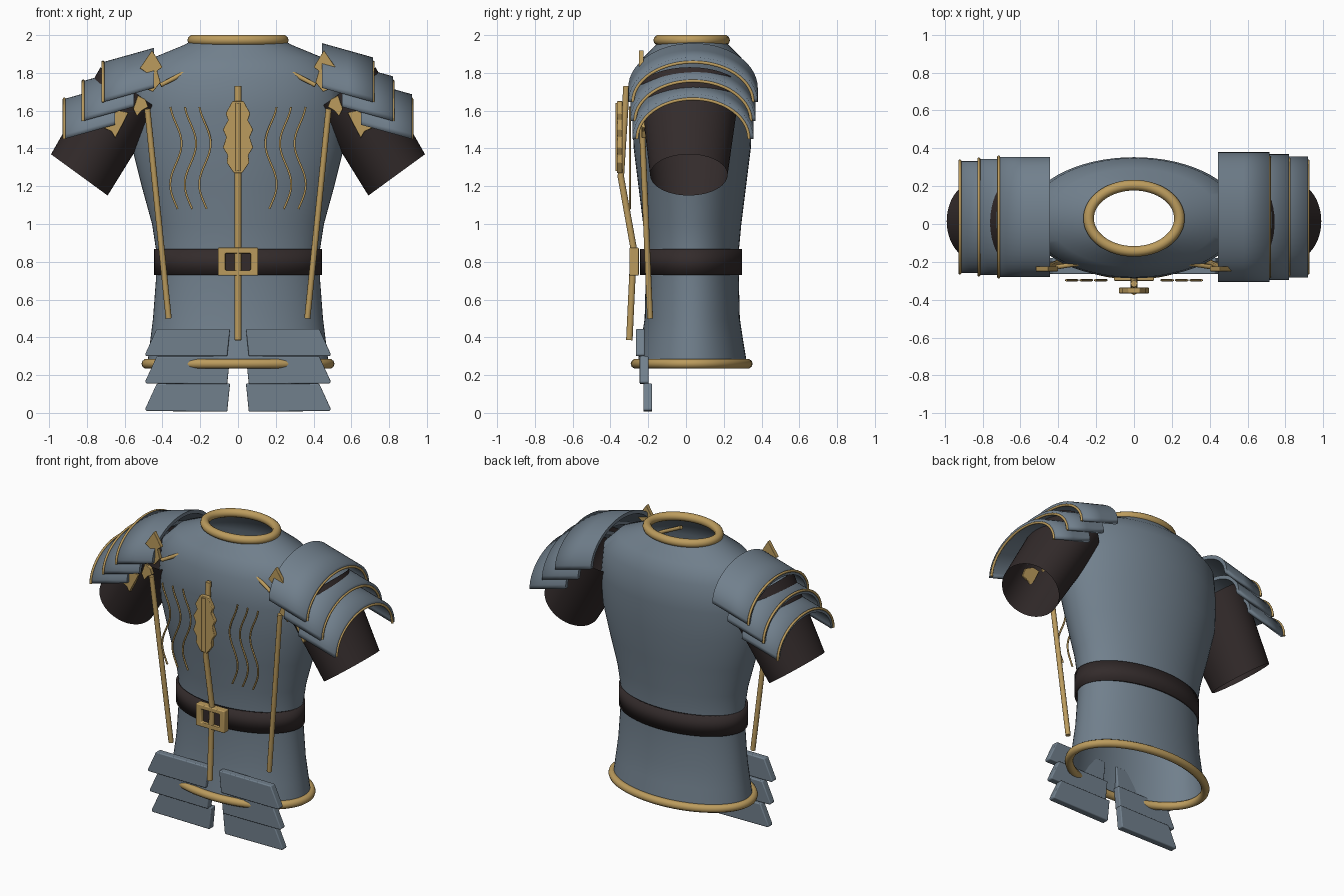
import bpy, bmesh, math
from mathutils import Vector

if "Cube" in bpy.data.objects:
    bpy.data.objects.remove(bpy.data.objects["Cube"])


def material(name, rgb):
    m = bpy.data.materials.new(name)
    m.diffuse_color = (*rgb, 1)
    m.use_nodes = True
    m.node_tree.nodes["Principled BSDF"].inputs["Base Color"].default_value = m.diffuse_color
    return m


STEEL = material("blue_steel", (0.165, 0.215, 0.265))
GOLD = material("gold_trim", (0.50, 0.33, 0.11))
LEATHER = material("dark_leather", (0.033, 0.024, 0.024))


def finish(bm, name, mat, bevel=0, thick=0, offset=-1, angle=35):
    bmesh.ops.recalc_face_normals(bm, faces=bm.faces)
    me = bpy.data.meshes.new(name)
    bm.to_mesh(me)
    bm.free()
    ob = bpy.data.objects.new(name, me)
    bpy.context.collection.objects.link(ob)
    me.materials.append(mat)
    if thick:
        mod = ob.modifiers.new("thickness", 'SOLIDIFY')
        mod.thickness, mod.offset = thick, offset
    if bevel:
        mod = ob.modifiers.new("soft_edges", 'BEVEL')
        mod.width, mod.segments = bevel, 3
    bpy.ops.object.select_all(action='DESELECT')
    ob.select_set(True)
    bpy.context.view_layer.objects.active = ob
    bpy.ops.object.shade_smooth_by_angle(angle=math.radians(angle))
    return ob


def loft(name, rings, mat, closed=True, **kw):
    """Skin a list of point rings into a surface."""
    bm = bmesh.new()
    rows = [[bm.verts.new(p) for p in r] for r in rings]
    n = len(rows[0])
    for a, b in zip(rows, rows[1:]):
        for i in range(n if closed else n - 1):
            j = (i + 1) % n
            bm.faces.new((a[i], a[j], b[j], b[i]))
    return finish(bm, name, mat, **kw)


def ellipse(c, u, v, n=64):
    c, u, v = Vector(c), Vector(u), Vector(v)
    return [c + u * math.cos(2 * math.pi * i / n) + v * math.sin(2 * math.pi * i / n)
            for i in range(n)]


def tube(name, pts, r, mat=GOLD, cyclic=False, res=3):
    cu = bpy.data.curves.new(name, 'CURVE')
    cu.dimensions = '3D'
    cu.bevel_depth, cu.bevel_resolution, cu.use_fill_caps = r, res, True
    sp = cu.splines.new('POLY')
    sp.points.add(len(pts) - 1)
    for p, q in zip(sp.points, pts):
        p.co = (*q, 1)
    sp.use_cyclic_u = cyclic
    sp.use_smooth = res > 0
    cu.materials.append(mat)
    ob = bpy.data.objects.new(name, cu)
    bpy.context.collection.objects.link(ob)
    return ob


def plate(name, outline, y0, y1, mat, bevel=0):
    """Extrude an x-z outline from y0 to y1."""
    bm = bmesh.new()
    f = bm.faces.new([bm.verts.new((x, y0, z)) for x, z in outline])
    new = bmesh.ops.extrude_face_region(bm, geom=[f])
    verts = [g for g in new['geom'] if isinstance(g, bmesh.types.BMVert)]
    bmesh.ops.translate(bm, verts=verts, vec=(0, y1 - y0, 0))
    return finish(bm, name, mat, bevel=bevel)


def rect(x, z0, z1):
    return [(-x, z0), (x, z0), (x, z1), (-x, z1)]


# Torso shell: height, half width, half depth
profile = [(0.26, 0.48, 0.29), (0.38, 0.465, 0.27), (0.50, 0.45, 0.252),
           (0.70, 0.435, 0.247), (0.87, 0.435, 0.248), (1.0, 0.455, 0.26),
           (1.2, 0.51, 0.285), (1.4, 0.56, 0.31), (1.6, 0.57, 0.32),
           (1.78, 0.55, 0.315), (1.88, 0.45, 0.26), (1.95, 0.28, 0.19),
           (1.975, 0.24, 0.175)]
loft("torso", [ellipse((0, 0.033, z), (rx, 0, 0), (0, ry, 0)) for z, rx, ry in profile], STEEL)

# Neck and hem rims
tube("neck_rim", ellipse((0, 0.03, 1.973), (0.24, 0, 0), (0, 0.175, 0)), 0.028, cyclic=True)
tube("hem_rim", ellipse((0, 0.03, 0.26), (0.485, 0, 0), (0, 0.297, 0)), 0.026, cyclic=True)

# Belt and buckle
loft("belt", [ellipse((0, 0.027, z), (0.444, 0, 0), (0, 0.27, 0)) for z in (0.73, 0.867)],
     LEATHER, thick=0.015)
bm = bmesh.new()
rows = [[bm.verts.new((x, y, z)) for x, z in rect(w, a, b)]
        for w, a, b, y in ((0.107, 0.727, 0.875, -0.25), (0.107, 0.727, 0.875, -0.30),
                           (0.067, 0.755, 0.845, -0.30), (0.067, 0.755, 0.845, -0.25))]
for k in range(4):
    a, b = rows[k], rows[(k + 1) % 4]
    for i in range(4):
        j = (i + 1) % 4
        bm.faces.new((a[i], a[j], b[j], b[i]))
finish(bm, "buckle_frame", GOLD, bevel=0.006)
plate("buckle_centre", rect(0.067, 0.755, 0.845), -0.275, -0.25, LEATHER)

# Central staff with scalloped ornament
tube("staff", [(0, -0.315, 1.73), (0, -0.345, 1.25), (0, -0.277, 0.87), (0, -0.30, 0.385)], 0.018)
half = [(0.03, 1.65), (0.065, 1.585), (0.052, 1.55), (0.08, 1.50), (0.062, 1.46),
        (0.08, 1.405), (0.055, 1.365), (0.06, 1.325), (0.022, 1.27)]
plate("staff_ornament", half + [(-x, z) for x, z in reversed(half)], -0.366, -0.336, GOLD, 0.004)
tube("ornament_spine", [(0, -0.358, 1.64), (0, -0.358, 1.28)], 0.017)

# Outlines of the hanging gold leaves, for the right side
spear = [(0.455, 1.92), (0.40, 1.83), (0.428, 1.81), (0.41, 1.75), (0.45, 1.70),
         (0.50, 1.72), (0.483, 1.80), (0.52, 1.825)]
low_leaf = [(0.58, 1.59), (0.61, 1.53), (0.65, 1.455), (0.67, 1.49), (0.715, 1.51),
            (0.69, 1.57), (0.63, 1.60)]
arm_leaf = [(0.49, 1.66), (0.475, 1.62), (0.51, 1.60), (0.535, 1.57), (0.555, 1.61), (0.53, 1.68)]

for s, side in ((-1, "left"), (1, "right")):
    # Open sleeve running down and out from the shoulder
    a, b = Vector((s * 0.57, 0.02, 1.715)), Vector((s * 0.84, 0.015, 1.26))
    rings = []
    for t in (0, 0.5, 1):
        r = 0.195 - 0.01 * t
        rings.append(ellipse(a.lerp(b, t), (s * 0.81 * r, 0, 0.59 * r), (0, 0.265 - 0.06 * t, 0), 48))
    loft(side + "_sleeve", rings, LEATHER)

    # Three overlapping arched shoulder plates with gold rims
    for k, (xo, zb) in enumerate(((0.715, 1.645), (0.82, 1.545), (0.92, 1.45))):
        ry = 0.318 - 0.011 * k
        grow = 0.025 if s > 0 else 0.0

        def arch(x, g, zb=zb, xo=xo, ry=ry):
            z = zb + (xo - x) * 0.28
            return [(s * x, 0.037 + (ry + g) * math.cos(math.pi * i / 28),
                     z + (0.212 + g) * math.sin(math.pi * i / 28)) for i in range(29)]

        outer = [arch(x, grow) for x in (xo, xo - 0.135, xo - 0.27)]
        inner = [arch(x, grow - 0.024) for x in (xo - 0.27, xo - 0.135, xo)]
        ob = loft(f"{side}_shoulder_plate_{k + 1}", outer + inner + [outer[0]], STEEL, closed=False)
        bm = bmesh.new()
        bm.from_mesh(ob.data)
        bmesh.ops.remove_doubles(bm, verts=bm.verts, dist=0.0001)
        bmesh.ops.holes_fill(bm, edges=[e for e in bm.edges if e.is_boundary], sides=0)
        bmesh.ops.recalc_face_normals(bm, faces=bm.faces)
        bm.to_mesh(ob.data)
        bm.free()
        tube(f"{side}_shoulder_rim_{k + 1}", arch(xo, 0), 0.008)

    # Skirt plates, wider toward the bottom
    for k in range(3):
        z, y = 0.30 - 0.145 * k, -0.265 + 0.02 * k
        pts = [(0.042, z + 0.145), (0.43, z + 0.145), (0.492, z + 0.01), (0.485, z),
               (0.057, z - 0.003 * k)]
        pts = [(s * px, max(pz, 0.0)) for px, pz in pts]
        if k == 2:
            pts = [(px, pz if pz > 0.1 else 0.006 if pz < 0.005 else pz) for px, pz in pts]
        plate(f"{side}_skirt_plate_{k + 1}", pts, y, y + 0.046, STEEL, 0.012)

    # Long side strap and short collar strap
    tube(side + "_side_strap", [(s * 0.48, -0.237, 1.61), (s * 0.367, -0.19, 0.50)], 0.016)
    tube(side + "_collar_strap", [(s * 0.41, -0.228, 1.735), (s * 0.168, -0.19, 1.86)], 0.012)

    # Gold leaves around the shoulder
    for name, shape, y in (("spear_leaf", spear, -0.25), ("low_leaf", low_leaf, -0.235),
                           ("arm_leaf", arm_leaf, -0.24)):
        plate(f"{side}_{name}", [(s * x, z) for x, z in shape], y, y + 0.026, GOLD, 0.003)

    # Wavy chest lines
    for k in range(3):
        pts = []
        for i in range(33):
            t = i / 32
            x = 0.175 + 0.077 * k - 0.03 * math.sin(2 * math.pi * (t * 1.25 - 0.2))
            pts.append((s * x, -0.297, 1.62 - 0.54 * t))
        tube(f"{side}_chest_wave_{k + 1}", pts, 0.006, res=1)
